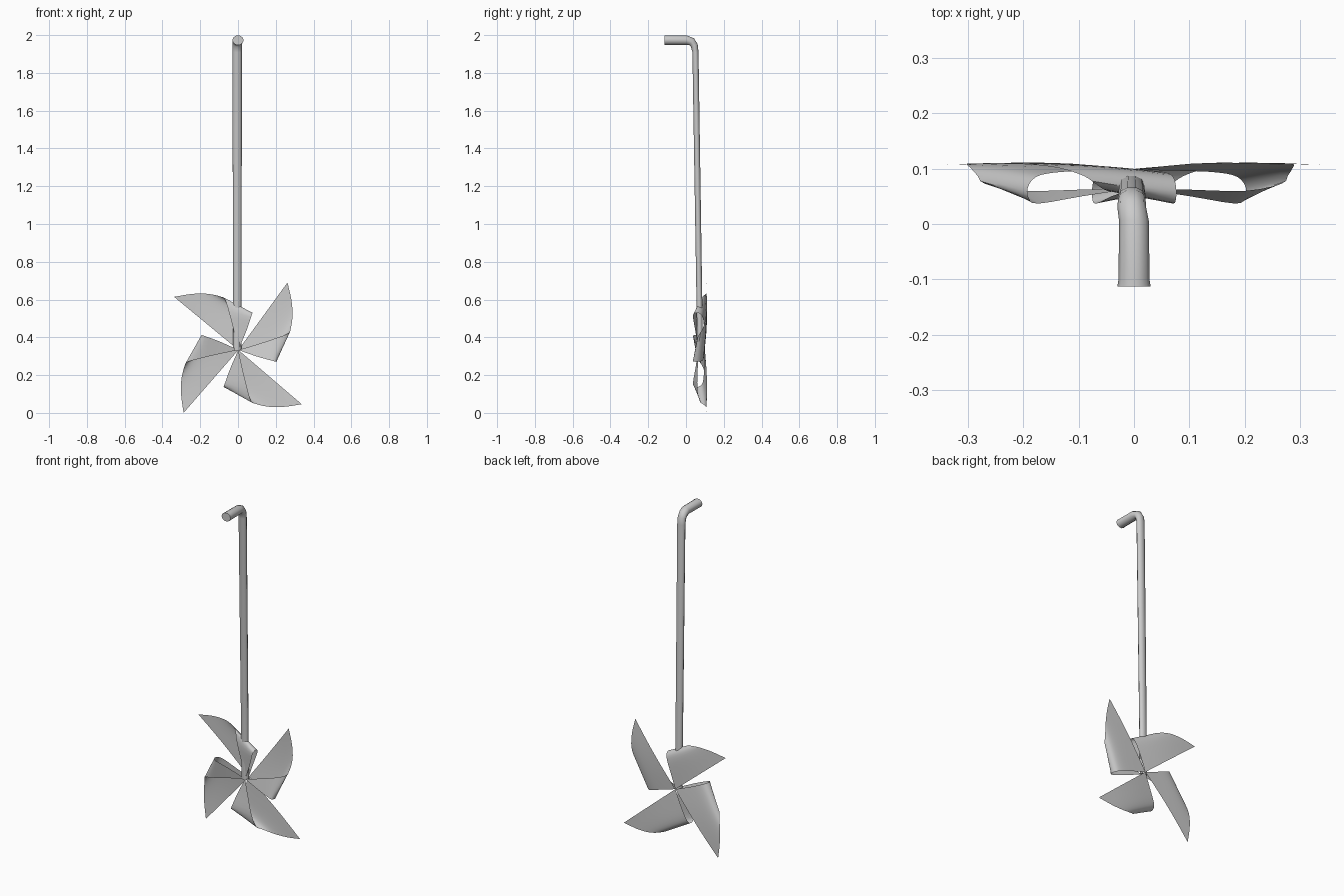
import bpy, bmesh, math
from mathutils import Vector

if "Cube" in bpy.data.objects:
    bpy.data.objects.remove(bpy.data.objects["Cube"])


def make_object(name, rows, closed=False, caps=False, angle=40):
    """Skin a list of point rows into a smooth-shaded surface."""
    bm = bmesh.new()
    grid = [[bm.verts.new(p) for p in row] for row in rows]
    n = len(rows[0])
    for a, b in zip(grid, grid[1:]):
        for i in range(n if closed else n - 1):
            j = (i + 1) % n
            bm.faces.new((a[i], a[j], b[j], b[i]))
    if caps:
        bm.faces.new(grid[0])
        bm.faces.new(grid[-1])
    bmesh.ops.remove_doubles(bm, verts=bm.verts, dist=1e-5)
    bmesh.ops.recalc_face_normals(bm, faces=bm.faces)
    me = bpy.data.meshes.new(name)
    bm.to_mesh(me)
    bm.free()
    ob = bpy.data.objects.new(name, me)
    bpy.context.collection.objects.link(ob)
    bpy.ops.object.select_all(action='DESELECT')
    ob.select_set(True)
    bpy.context.view_layer.objects.active = ob
    bpy.ops.object.shade_smooth_by_angle(angle=math.radians(angle))
    return ob


def spline(points, steps):
    """Catmull-Rom curve through the points."""
    p = [Vector(q) for q in points]
    p = [2 * p[0] - p[1]] + p + [2 * p[-1] - p[-2]]
    out = []
    for a, b, c, d in zip(p, p[1:], p[2:], p[3:]):
        for k in range(steps):
            t = k / steps
            out.append(0.5 * (2 * b + (c - a) * t + (2 * a - 5 * b + 4 * c - d) * t * t
                              + (3 * b - a - 3 * c + d) * t ** 3))
    return out + [p[-2]]


# Stick with bent handle: y, z, half width in x, half thickness
path = [(-.113, 1.973, .030, .026), (-.10, 1.973, .028, .026), (.005, 1.973, .027, .026),
        (.03, 1.965, .026, .023), (.044, 1.945, .025, .020), (.050, 1.91, .025, .017),
        (.075, .33, .022, .016)]
rings = []
for i, (y, z, rx, rn) in enumerate(path):
    a, b = path[max(i - 1, 0)], path[min(i + 1, len(path) - 1)]
    if i == 5:
        b = (.0515, 1.81)
    d = Vector((0, b[0] - a[0], b[1] - a[1])).normalized()
    n = Vector((0, -d.z, d.y))
    x0 = -.004 if i > 2 else 0
    rings.append([Vector((x0, y, z)) + Vector((rx * math.cos(t), 0, 0)) + n * rn * math.sin(t)
                  for t in (math.tau * k / 10 for k in range(10))])
make_object("stick", rings, closed=True, caps=True, angle=50)

# Paper blade: slit edge and outer edge, each curling forward to the hub (x, y, z from hub)
slit = spline([(0, .098, 0), (.09, .096, -.027), (.15, .093, -.047), (.185, .085, -.058),
               (.20, .066, -.062), (.198, .046, -.062), (.18, .037, -.057),
               (.10, .050, -.035), (0, .065, 0)], 3)
outer = spline([(.26, .107, .357), (.28, .109, .27), (.287, .107, .20), (.284, .10, .15),
                (.276, .087, .11), (.265, .073, .088), (.20, .060, .063),
                (.10, .062, .03), (0, .065, 0)], 3)

hub = Vector((.002, 0, .333))
for number, degrees in enumerate((0, 86.5, 175, 265.5)):
    c, s = math.cos(math.radians(degrees)), math.sin(math.radians(degrees))
    rows = []
    for i, (a, b) in enumerate(zip(slit, outer)):
        row = []
        for k in range(6):
            t = k / 5
            p = a.lerp(b, t)
            p.y += .008 * math.sin(math.pi * t) * max(0, 1 - i / 10)  # slight paper bulge
            row.append(hub + Vector((c * p.x - s * p.z, p.y, s * p.x + c * p.z)))
        rows.append(row)
    make_object(f"blade_{number + 1}", rows)
